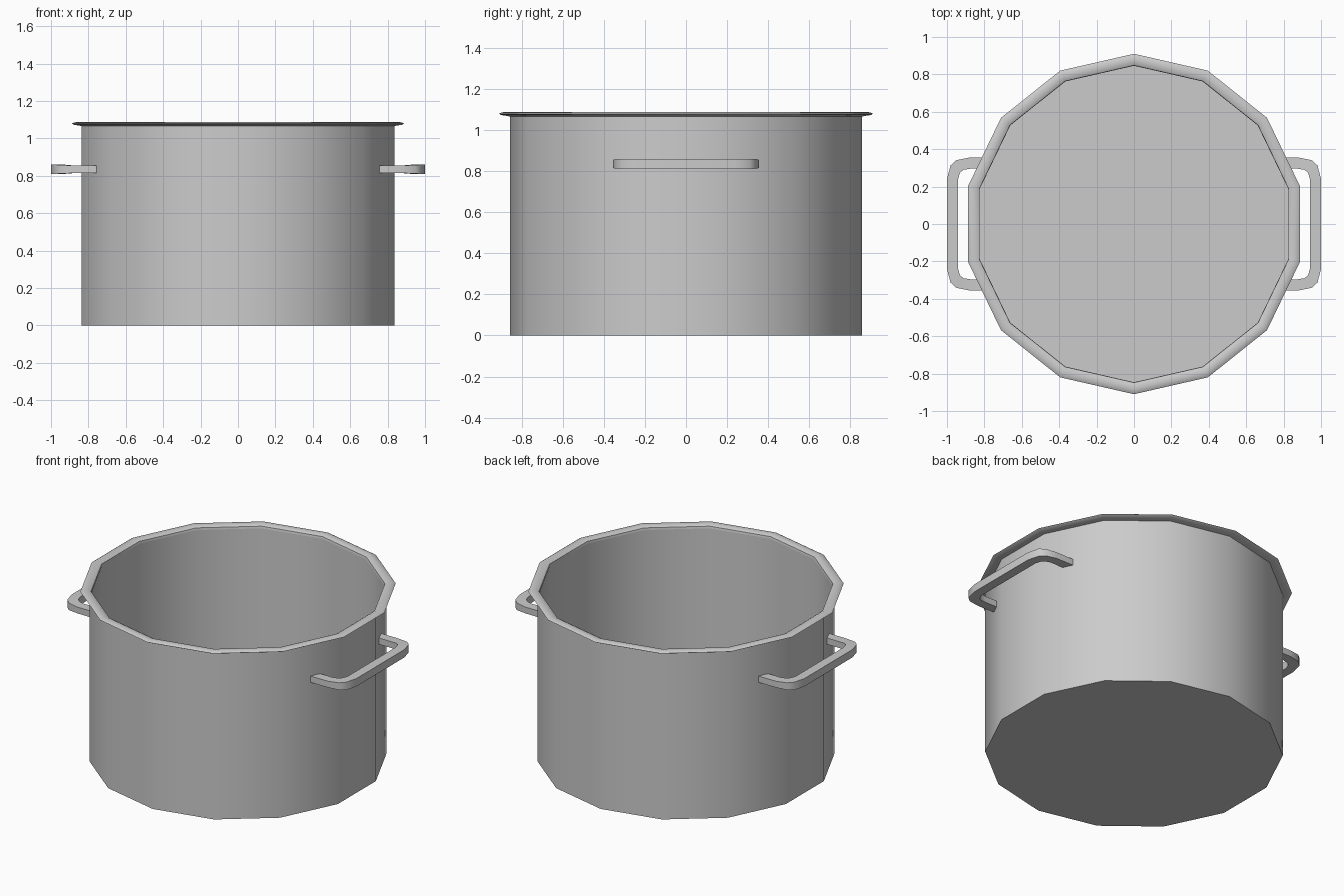
import bpy, bmesh, math

if "Cube" in bpy.data.objects:
    bpy.data.objects.remove(bpy.data.objects["Cube"])

SIDES = 14


def make_object(name, bm, smooth_angle=None):
    bmesh.ops.recalc_face_normals(bm, faces=bm.faces)
    mesh = bpy.data.meshes.new(name)
    bm.to_mesh(mesh)
    bm.free()
    obj = bpy.data.objects.new(name, mesh)
    bpy.context.collection.objects.link(obj)
    if smooth_angle:
        bpy.ops.object.select_all(action='DESELECT')
        obj.select_set(True)
        bpy.context.view_layer.objects.active = obj
        bpy.ops.object.shade_smooth_by_angle(angle=math.radians(smooth_angle))
    return obj


def lathe(name, profile, closed, caps=False):
    """Revolve (radius, z) points into a 14-sided shell."""
    bm = bmesh.new()
    rings = []
    for r, z in profile:
        rings.append([bm.verts.new((r * math.sin(math.tau * i / SIDES),
                                    r * math.cos(math.tau * i / SIDES), z))
                      for i in range(SIDES)])
    pairs = list(zip(rings, rings[1:]))
    if closed:
        pairs.append((rings[-1], rings[0]))
    for a, b in pairs:
        for i in range(SIDES):
            j = (i + 1) % SIDES
            bm.faces.new((a[i], a[j], b[j], b[i]))
    if caps:
        bm.faces.new(rings[0])
        bm.faces.new(rings[-1])
    return make_object(name, bm, 40)


# Pot body: outer wall, inner wall and floor, capped at both floor faces
lathe("pot_body", [(0.857, 0), (0.857, 1.072), (0.847, 1.072), (0.847, 0.012)],
      closed=False, caps=True)

# Flared rim with a softly rounded top
lathe("pot_rim", [(0.846, 1.066), (0.848, 1.079), (0.862, 1.086), (0.882, 1.088),
                  (0.9, 1.085), (0.91, 1.079), (0.9, 1.073), (0.88, 1.07),
                  (0.857, 1.066)], closed=True)

# Half path of a handle: outer xy, inner xy, half height
HALF = [((0.757, 0.355), (0.785, 0.296), 0.020),
        ((0.880, 0.355), (0.872, 0.296), 0.020),
        ((0.950, 0.341), (0.912, 0.290), 0.023),
        ((0.981, 0.313), (0.930, 0.274), 0.025),
        ((1.000, 0.240), (0.941, 0.240), 0.025)]
Z = 0.835


def handle(name, side):
    path = HALF + [((o[0], -o[1]), (i[0], -i[1]), h) for o, i, h in reversed(HALF)]
    bm = bmesh.new()
    sections = []
    for o, i, h in path:
        sections.append([bm.verts.new((side * p[0], p[1], Z + s * h))
                         for p, s in ((o, -1), (o, 1), (i, 1), (i, -1))])
    for a, b in zip(sections, sections[1:]):
        for k in range(4):
            n = (k + 1) % 4
            bm.faces.new((a[k], a[n], b[n], b[k]))
    bm.faces.new(sections[0])
    bm.faces.new(sections[-1])
    make_object(name, bm, 40)


handle("handle_right", 1)
handle("handle_left", -1)
